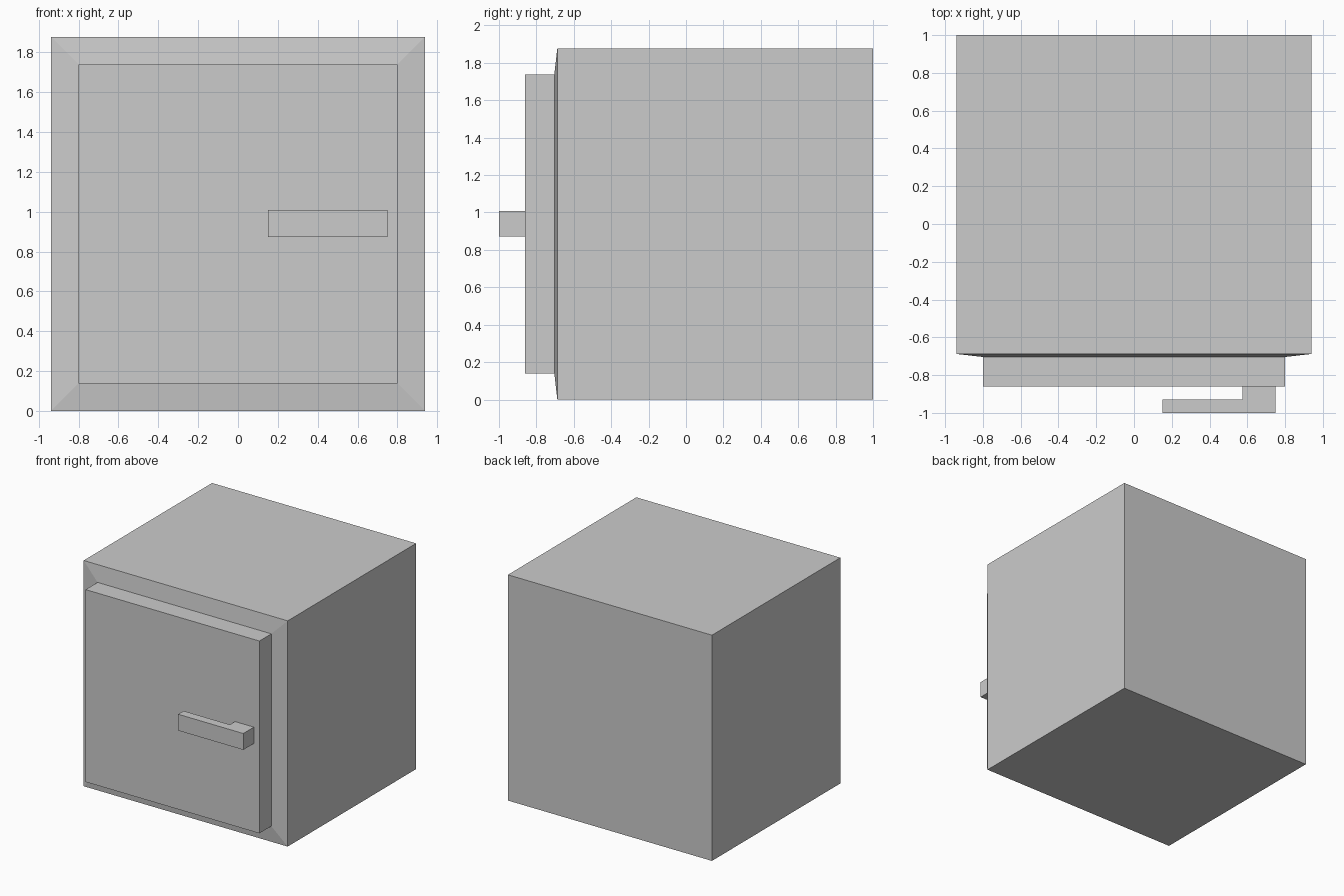
import bpy, bmesh

if "Cube" in bpy.data.objects:
    bpy.data.objects.remove(bpy.data.objects["Cube"])

H = 0.939          # half width of the cabinet
MID = 0.939        # height of its centre
FRONT = -0.688     # where the side walls end


def finish(bm, name):
    bmesh.ops.recalc_face_normals(bm, faces=bm.faces)
    mesh = bpy.data.meshes.new(name)
    bm.to_mesh(mesh)
    bm.free()
    obj = bpy.data.objects.new(name, mesh)
    bpy.context.collection.objects.link(obj)
    return obj


def extrude(bm, face, offset):
    """Pull a face out by offset, leaving no cap behind, and return the new end."""
    geom = bmesh.ops.extrude_face_region(bm, geom=[face])["geom"]
    verts = [g for g in geom if isinstance(g, bmesh.types.BMVert)]
    bmesh.ops.translate(bm, verts=verts, vec=offset)
    return next(g for g in geom if isinstance(g, bmesh.types.BMFace))


# Safe body with sloped front frame and raised door, grown from the back panel
bm = bmesh.new()
corners = [(-H, 0), (H, 0), (H, 2 * MID), (-H, 2 * MID)]
back = bm.faces.new([bm.verts.new((x, 1.0, z)) for x, z in corners])
front = extrude(bm, back, (0, FRONT - 1.0, 0))
if back.is_valid is False:
    bmesh.ops.holes_fill(bm, edges=bm.edges, sides=4)
# sloped frame
front = extrude(bm, front, (0, -0.016, 0))
for v in front.verts:
    v.co.x *= 0.80 / H
    v.co.z = MID + (v.co.z - MID) * 0.80 / H
# door slab
extrude(bm, front, (0, -0.157, 0))
bmesh.ops.holes_fill(bm, edges=[e for e in bm.edges if e.is_boundary], sides=4)
finish(bm, "safe_body_and_door")

# L-shaped handle, drawn in plan and extruded upwards
bm = bmesh.new()
plan = [(0.15, -1.0), (0.749, -1.0), (0.749, -0.861),
        (0.575, -0.861), (0.575, -0.928), (0.15, -0.928)]
base = bm.faces.new([bm.verts.new((x, y, 0.873)) for x, y in plan])
extrude(bm, base, (0, 0, 0.136))
bmesh.ops.holes_fill(bm, edges=[e for e in bm.edges if e.is_boundary], sides=0)
finish(bm, "door_handle")
